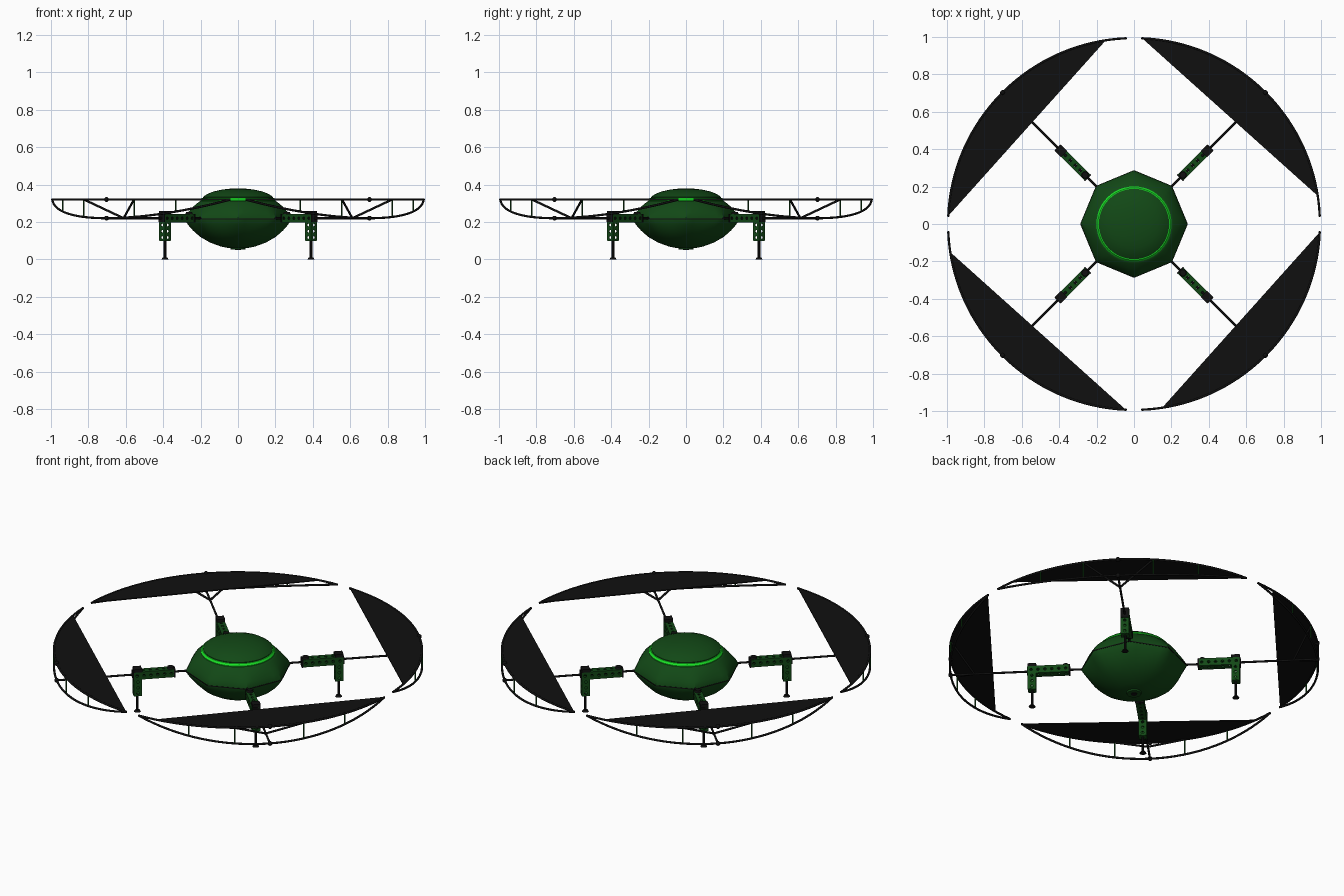
import bpy, bmesh
from math import sin, cos, pi, radians
from mathutils import Matrix, Vector

cube = bpy.data.objects.get("Cube")
if cube:
    bpy.data.objects.remove(cube)


def material(name, colour):
    m = bpy.data.materials.new(name)
    m.use_nodes = True
    m.diffuse_color = (*colour, 1)
    m.node_tree.nodes["Principled BSDF"].inputs["Base Color"].default_value = (*colour, 1)
    return m


GREEN = material("dark_green", (0.006, 0.065, 0.008))
BLACK = material("matte_black", (0.005, 0.005, 0.005))
GLOW = material("bright_green", (0.01, 0.8, 0.02))


def add(name, bm, mat, smooth=False):
    mesh = bpy.data.meshes.new(name)
    bm.to_mesh(mesh)
    bm.free()
    mesh.materials.append(mat)
    obj = bpy.data.objects.new(name, mesh)
    bpy.context.collection.objects.link(obj)
    if smooth:
        bpy.ops.object.select_all(action="DESELECT")
        obj.select_set(True)
        bpy.context.view_layer.objects.active = obj
        bpy.ops.object.shade_smooth_by_angle(angle=radians(35))
    return obj


def box(name, centre, size, mat):
    bm = bmesh.new()
    bmesh.ops.create_cube(bm, size=1, matrix=Matrix.Translation(centre) @ Matrix.Diagonal((*size, 1)))
    return add(name, bm, mat)


def cylinder(name, x, z0, z1, r0, r1, mat, sides=16):
    bm = bmesh.new()
    bmesh.ops.create_cone(bm, cap_ends=True, segments=sides, radius1=r0, radius2=r1, depth=z1 - z0,
                          matrix=Matrix.Translation((x, 0, (z0 + z1) / 2)))
    return add(name, bm, mat, True)


def ball(name, centre, radius):
    bm = bmesh.new()
    bmesh.ops.create_uvsphere(bm, u_segments=12, v_segments=8, radius=radius,
                              matrix=Matrix.Translation(centre))
    return add(name, bm, BLACK, True)


def rod(name, points, radius, mat=BLACK):
    curve = bpy.data.curves.new(name, "CURVE")
    curve.dimensions = "3D"
    curve.bevel_depth = radius
    curve.bevel_resolution = 2
    curve.use_fill_caps = True
    spline = curve.splines.new("POLY")
    spline.points.add(len(points) - 1)
    for p, co in zip(spline.points, points):
        p.co = (*co, 1)
    curve.materials.append(mat)
    obj = bpy.data.objects.new(name, curve)
    bpy.context.collection.objects.link(obj)
    return obj


def loft(name, levels, mat, sides=48):
    """Stack rings of (height, radius, squareness); 1 gives an octagon, 0 a circle."""
    bm = bmesh.new()
    rings = []
    for z, r, oct_mix in levels:
        ring = []
        for i in range(sides):
            a = 2 * pi * i / sides
            off = (a % (pi / 4)) - pi / 8
            rad = r * (1 + oct_mix * (1 / cos(off) - 1))
            ring.append(bm.verts.new((rad * cos(a), rad * sin(a), z)))
        rings.append(ring)
    for lo, hi in zip(rings, rings[1:]):
        for i in range(sides):
            j = (i + 1) % sides
            bm.faces.new((lo[i], lo[j], hi[j], hi[i]))
    bm.faces.new(rings[0][::-1])
    bm.faces.new(rings[-1])
    return add(name, bm, mat, True)


def perforated_beam(name, matrix, length, width, cells, hole):
    """Hollow square beam along x with a row of holes in each wall."""
    bm = bmesh.new()
    step = length / cells
    square = [(1, 0), (1, 1), (0, 1), (-1, 1), (-1, 0), (-1, -1), (0, -1), (1, -1)]
    for side in range(4):
        turn = matrix @ Matrix.Rotation(side * pi / 2, 4, "X")
        for c in range(cells):
            mid = (c + 0.5) * step
            outer = [bm.verts.new(turn @ Vector((mid + u * step / 2, v * width / 2, width / 2)))
                     for u, v in square]
            inner = [bm.verts.new(turn @ Vector((mid + hole * cos(i * pi / 4),
                                                 hole * sin(i * pi / 4), width / 2)))
                     for i in range(8)]
            for i in range(8):
                j = (i + 1) % 8
                bm.faces.new((outer[i], outer[j], inner[j], inner[i]))
    bmesh.ops.remove_doubles(bm, verts=bm.verts, dist=0.0001)
    obj = add(name, bm, GREEN)
    wall = obj.modifiers.new("wall", "SOLIDIFY")
    wall.thickness = 0.004
    wall.offset = -1
    return obj


# Central body: round belly and shoulder meeting at an octagonal rim
loft("body_shell", [(0.06, 0.05, 0), (0.068, 0.09, 0), (0.09, 0.15, 0), (0.12, 0.2, 0.1),
                    (0.155, 0.235, 0.35), (0.185, 0.253, 0.7), (0.213, 0.264, 1), (0.222, 0.264, 1),
                    (0.25, 0.254, 0.7), (0.28, 0.236, 0.3), (0.305, 0.212, 0), (0.312, 0.202, 0),
                    (0.314, 0.18, 0)], GREEN)
loft("body_seam", [(0.214, 0.262, 1), (0.214, 0.266, 1), (0.219, 0.266, 1), (0.219, 0.262, 1)], BLACK)
loft("glow_ring", [(0.31, 0.2, 0), (0.317, 0.201, 0), (0.328, 0.193, 0), (0.33, 0.18, 0)], GLOW)
loft("top_dome", [(0.32, 0.188, 0), (0.333, 0.188, 0), (0.349, 0.165, 0), (0.363, 0.13, 0),
                  (0.373, 0.085, 0), (0.378, 0.04, 0), (0.379, 0.01, 0)], GREEN)
cylinder("belly_socket", 0, 0.052, 0.07, 0.038, 0.045, GREEN, 24)
cylinder("belly_sensor", 0, 0.049, 0.06, 0.016, 0.02, BLACK)

# One quarter, laid out along +x
TOP, LOW, R, SPAN = 0.32, 0.22, 0.994, 42.7


def rim_point(deg, top):
    z = TOP if top else LOW + (TOP - LOW) * (deg / SPAN) ** 2
    return (R * cos(radians(deg)), R * sin(radians(deg)), z)


angles = [SPAN * (i / 16 - 1) for i in range(33)]
quarter = [
    # Arm, knee and leg
    perforated_beam("arm", Matrix.Translation((0.35, 0, LOW)), 0.225, 0.045, 6, 0.008),
    box("arm_inner_cap", (0.35, 0, LOW), (0.008, 0.047, 0.047), BLACK),
    box("arm_outer_cap", (0.576, 0, LOW), (0.006, 0.043, 0.043), BLACK),
    cylinder("arm_knob", 0.37, 0.24, 0.254, 0.02, 0.016, BLACK),
    box("knee_cap", (0.552, 0, 0.25), (0.046, 0.046, 0.018), BLACK),
    perforated_beam("leg", Matrix.Translation((0.552, 0, 0.2)) @ Matrix.Rotation(pi / 2, 4, "Y"),
                    0.1, 0.045, 3, 0.008),
    box("leg_cap", (0.552, 0, 0.102), (0.043, 0.043, 0.006), GREEN),
    cylinder("leg_rod", 0.552, 0.004, 0.105, 0.007, 0.007, BLACK, 10),
    cylinder("foot", 0.552, 0, 0.01, 0.019, 0.012, BLACK),
    # Spar, braces and guard rims
    rod("spar", [(0.24, 0, LOW), (R, 0, LOW)], 0.006),
    rod("upper_rim", [rim_point(a, True) for a in angles], 0.006),
    rod("lower_rim", [rim_point(a, False) for a in angles], 0.006),
    ball("spar_end_ball", (R, 0, LOW), 0.013),
    ball("rim_ball", (R, 0, TOP), 0.013),
]
for deg in (-11, 11):
    quarter.append(rod("brace", [(0.865, 0, LOW), rim_point(deg, True)], 0.006))
for deg in (-25.5, -11, 11, 25.5):
    quarter.append(rod("rim_post", [rim_point(deg, False), rim_point(deg, True)], 0.004, GREEN))

# Flat panel between the rim arc and a straight inner edge
bm = bmesh.new()
bm.faces.new([bm.verts.new(rim_point(-36.3 + 78.8 * i / 32, True)) for i in range(33)])
panel = add("panel", bm, BLACK)
skin = panel.modifiers.new("thickness", "SOLIDIFY")
skin.thickness = 0.006
skin.offset = 0
quarter.append(panel)

# Repeat the quarter around the body
for k, place in enumerate(("back_left", "back_right", "front_right", "front_left")):
    for obj in quarter:
        part = obj if k == 0 else obj.copy()
        if k:
            bpy.context.collection.objects.link(part)
            part.name = place + "_" + obj.name.replace("back_left_", "").split(".")[0]
        part.rotation_euler.z = pi / 4 + k * pi / 2
for obj in quarter:
    obj.name = "back_left_" + obj.name.split(".")[0]
